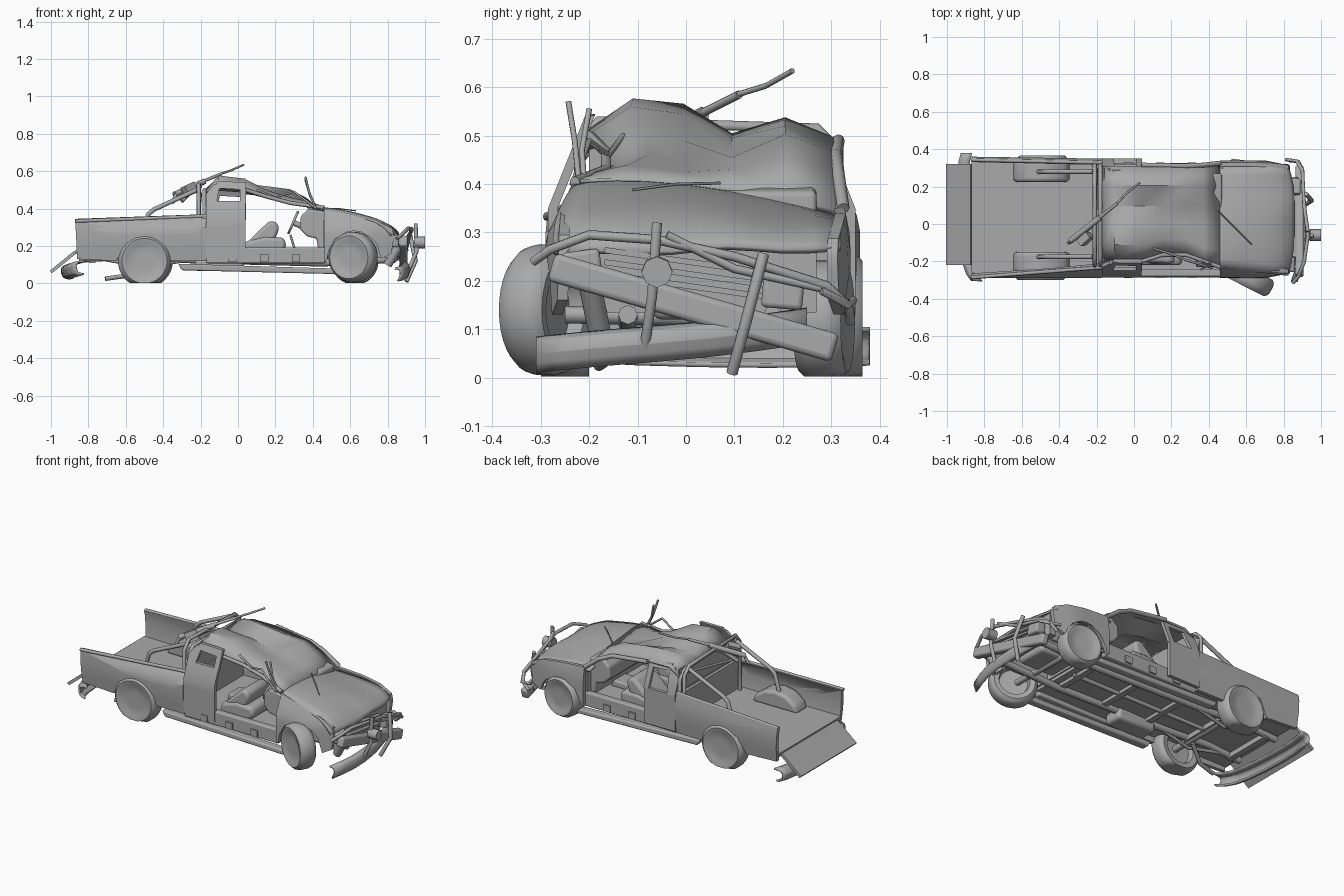
import bpy, bmesh, math
from mathutils import Vector, Matrix

if "Cube" in bpy.data.objects:
    bpy.data.objects.remove(bpy.data.objects["Cube"])

paint = bpy.data.materials.new("dull_grey")
paint.diffuse_color = (0.4, 0.4, 0.4, 1)
paint.use_nodes = True
paint.node_tree.nodes["Principled BSDF"].inputs["Base Color"].default_value = paint.diffuse_color


def finish(name, bm, smooth=True, bevel=0):
    bmesh.ops.recalc_face_normals(bm, faces=bm.faces)
    me = bpy.data.meshes.new(name)
    bm.to_mesh(me)
    bm.free()
    ob = bpy.data.objects.new(name, me)
    bpy.context.collection.objects.link(ob)
    me.materials.append(paint)
    if bevel:
        m = ob.modifiers.new("bevel", "BEVEL")
        m.width, m.segments = bevel, 3
    if smooth:
        bpy.ops.object.select_all(action='DESELECT')
        ob.select_set(True)
        bpy.context.view_layer.objects.active = ob
        bpy.ops.object.shade_smooth_by_angle(angle=math.radians(35))
    return ob


def box(name, centre, size, rot=(0, 0, 0), bevel=0):
    bm = bmesh.new()
    bmesh.ops.create_cube(bm, size=1)
    r = Matrix.LocRotScale(Vector(centre), None, None)
    for ax, a in zip("XYZ", rot):
        r = r @ Matrix.Rotation(math.radians(a), 4, ax)
    bmesh.ops.transform(bm, matrix=r @ Matrix.Diagonal((*size, 1)), verts=bm.verts)
    return finish(name, bm, bool(bevel), bevel)


def panel(name, profile, y0, y1, lean=None, bevel=0):
    """Extrude an XZ outline across y; lean shifts y after slicing by height."""
    bm = bmesh.new()
    rings = [[bm.verts.new((x, y, z)) for x, z in profile] for y in (y0, y1)]
    n = len(profile)
    for r in rings:
        bm.faces.new(r)
    for i in range(n):
        j = (i + 1) % n
        bm.faces.new((rings[0][i], rings[0][j], rings[1][j], rings[1][i]))
    if lean:
        bmesh.ops.triangulate(bm, faces=[f for f in bm.faces if len(f.verts) > 4])
        for z in (.18, .22, .26, .3, .35):
            bmesh.ops.bisect_plane(bm, geom=bm.verts[:] + bm.edges[:] + bm.faces[:],
                                   plane_co=(0, 0, z), plane_no=(0, 0, 1))
        for v in bm.verts:
            v.co.y += lean(v.co.x, v.co.z)
    return finish(name, bm, True, bevel)


def skin(name, rows, thick=0.012, levels=1):
    """Sheet through rows of points, optionally rounded."""
    bm = bmesh.new()
    vs = [[bm.verts.new(p) for p in r] for r in rows]
    for a, b in zip(vs, vs[1:]):
        for i in range(len(a) - 1):
            bm.faces.new((a[i], a[i + 1], b[i + 1], b[i]))
    ob = finish(name, bm)
    if ob.data.polygons[0].normal.z < 0:
        ob.data.flip_normals()
    if levels:
        u = ob.modifiers.new("round", "SUBSURF")
        u.levels = u.render_levels = levels
        u.boundary_smooth = 'PRESERVE_CORNERS'
    s = ob.modifiers.new("thickness", "SOLIDIFY")
    s.thickness, s.offset = thick, -1
    return ob


def tube(name, pts, r=0.009):
    cu = bpy.data.curves.new(name, "CURVE")
    cu.dimensions = "3D"
    cu.bevel_depth, cu.bevel_resolution, cu.use_fill_caps = r, 2, True
    sp = cu.splines.new("POLY")
    sp.points.add(len(pts) - 1)
    for q, p in zip(sp.points, pts):
        q.co = (*p, 1)
    cu.materials.append(paint)
    ob = bpy.data.objects.new(name, cu)
    bpy.context.collection.objects.link(ob)
    bpy.ops.object.select_all(action='DESELECT')
    ob.select_set(True)
    bpy.context.view_layer.objects.active = ob
    bpy.ops.object.convert(target='MESH')
    bpy.ops.object.shade_smooth_by_angle(angle=math.radians(50))


def wheel(name, x, y, z, r, side, turn=0, width=0.1):
    """Lathed tyre with a shallow outer disc and dished inside, flattened on the ground."""
    w = width / 2
    prof = [(0, w * .8), (.35, w * .8), (.6, w * .82), (.68, w * .92), (.85, w),
            (.96, w * .7), (1, w * .35), (1, -w * .4), (.96, -w * .75), (.85, -w), (.64, -w * .9),
            (.58, -w * .3), (0, -w * .2)]
    bm = bmesh.new()
    vs = [bm.verts.new((a * r, b * side, 0)) for a, b in prof]
    es = [bm.edges.new(p) for p in zip(vs, vs[1:])]
    bmesh.ops.spin(bm, geom=vs + es, cent=(0, 0, 0), axis=(0, 1, 0), angle=2 * math.pi, steps=32)
    bmesh.ops.remove_doubles(bm, verts=bm.verts, dist=1e-4)
    bmesh.ops.transform(bm, matrix=Matrix.Translation((x, y, z)) @ Matrix.Rotation(math.radians(turn), 4, 'Z'),
                        verts=bm.verts)
    for v in bm.verts:
        v.co.z = max(v.co.z, 0.002)
    finish(name, bm)


def arch(cx, cz, r, a0=180, a1=0, n=12):
    return [(cx + r * math.cos(math.radians(a0 + (a1 - a0) * i / n)),
             cz + r * math.sin(math.radians(a0 + (a1 - a0) * i / n))) for i in range(n + 1)]


# Wheels
wheel("rear_wheel_near", -.5, -.25, .12, .142, -1)
wheel("rear_wheel_far", -.49, .315, .12, .142, 1)
wheel("front_wheel_near", .615, -.29, .14, .135, -1, -27, .1)
wheel("front_wheel_far", .625, .285, .118, .125, 1, -8)

# Cargo bed; the near wall is pushed in towards the cab
bed = [(-.87, .335), (-.86, .13), (-.65, .12)] + arch(-.5, .12, .135)[1:-1] + [(-.35, .12), (-.17, .12), (-.17, .36)]
panel("bed_side_near", bed, -.29, -.268,
      lambda x, z: max(0, .22 - z) * .12 + max(0, z - .3) * max(0, .1 + (x + .87) * 1.25))
panel("bed_side_far", bed, .36, .338, lambda x, z: -max(0, .22 - z) * .12 - max(0, z - .3) * .2 - (x + .87) * .015)
box("bed_floor", (-.52, .035, .168), (.7, .61, .02))
box("bed_front_wall", (-.18, .035, .255), (.02, .56, .2))
for nm, y in (("near", -.205), ("far", .28)):
    panel("wheel_housing_" + nm, [(-.65, .17), (-.63, .22), (-.57, .26), (-.5, .275), (-.42, .26), (-.36, .22),
                                  (-.34, .17)], y - .055, y + .055, None, .018)
tube("bed_rail_near", [(-.87, -.286, .333), (-.17, -.232, .36)], .01)
tube("bed_rail_far", [(-.87, .343, .335), (-.17, .328, .36)], .01)
box("tailgate", (-.935, .05, .114), (.168, .54, .018), (0, -39, 0))

# Rear bumper, bent down
skin("rear_bumper", [[(x + dx, y, z + dz) for dx, dz in ((.035, .045), (-.015, .045), (-.03, .02), (-.02, -.03),
                                                         (.02, -.035))]
                     for x, y, z in ((-.845, -.305, .08), (-.9, -.24, .065), (-.92, .03, .055),
                                     (-.925, .3, .055), (-.9, .38, .06))], .01)
tube("tow_bar", [(-.71, -.18, .025), (-.6, -.16, .04), (-.5, -.1, .1)], .012)

# Cab: roof and windscreen share one dented sheet
ys = (-.21, -.12, 0, .1, .21, .315)
roof = [(-.17, 0, (.47, .5, .51, .49, .5, .45)), (-.105, .01, (.515, .577, .566, .505, .538, .495)),
        (.035, .005, (.5, .56, .545, .495, .533, .495)), (.15, .04, (.465, .5, .49, .465, .52, .485)),
        (.28, .04, (.43, .46, .44, .455, .503, .465)), (.37, .0, (.42, .44, .425, .43, .455, .42)),
        (.46, -.02, (.41, .412, .4, .39, .37, .345))]
skin("roof_and_windscreen", [[(x, y + (d if y < -.1 else -.005), z) for y, z in zip(ys, zs)] for x, d, zs in roof],
     .01, 0)
leans = lambda s: lambda x, z: s * max(0, z - .35) * .4
for nm, y, s, top, sl in (("near", -.285, 1, .53, .44), ("far", .35, -1, .49, .35)):
    t = s * .02
    panel("cab_corner_" + nm, [(-.17, .13), (.04, .13), (.04, sl), (-.17, sl)], y, y + t, leans(s))
    panel("rear_pillar_" + nm, [(-.17, sl - .01), (-.115, sl - .01), (-.095, top), (-.13, top), (-.17, top - .05)],
          y, y + t, leans(s))
    panel("door_pillar_" + nm, [(.01, sl - .01), (.042, sl - .01), (.042, top), (.01, top)], y, y + t, leans(s))
    panel("roof_rail_" + nm, [(-.13, top - .02), (.042, top - .03), (.042, top + .012), (-.11, top + .015)],
          y, y + t, leans(s))
    # Sill, running board and brackets
    b = y if s > 0 else .325
    box("sill_" + nm, (.15, b + s * .025, .15), (.64, .04, .085), bevel=.008)
    panel("running_board_" + nm, [(-.32, .105), (.5, .08), (.52, .05), (-.3, .07)], b, b + s * .05, None, .008)
    for i in range(3):
        box(f"sill_bracket_{nm}_{i}", (-.03 + i * .17, b + s * .006, .135), (.045, .02, .04))
box("cab_back_wall", (-.165, .03, .25), (.014, .57, .22))
box("cab_back_window", (-.163, .05, .42), (.008, .5, .14))
box("cab_floor", (.15, .03, .14), (.66, .56, .02))
box("floor_tunnel", (.2, .03, .165), (.5, .12, .04), bevel=.01)
tube("front_pillar_near", [(.04, -.2, .5), (.15, -.165, .465), (.28, -.165, .43), (.46, -.23, .405)], .011)
tube("front_pillar_far", [(.04, .315, .49), (.28, .31, .46), (.37, .315, .42), (.46, .325, .35)], .013)
tube("bent_door_frame", [(.1, -.13, .5), (.2, -.16, .46), (.3, -.2, .49), (.42, -.235, .4)], .006)
for i, p in enumerate((((.36, -.243, .57), (.38, -.23, .49), (.42, -.22, .39)),
                       ((.36, -.2, .555), (.385, -.215, .47), (.42, -.21, .4)))):
    tube(f"torn_strip_{i}", p, .006)

# Seats, dashboard and steering wheel
for nm, y in (("near", -.11), ("far", .17)):
    panel("seat_cushion_" + nm, [(.02, .16), (.23, .16), (.26, .2), (.245, .245), (.14, .25), (.04, .225)],
          y - .11, y + .11, None, .02)
    panel("seat_back_" + nm, [(.04, .21), (.11, .28), (.17, .335), (.21, .325), (.22, .29), (.2, .24), (.12, .2)],
          y - .1, y + .1, None, .018)
panel("dashboard", [(.33, .29), (.335, .36), (.38, .4), (.47, .385), (.47, .16), (.43, .17), (.42, .24), (.37, .25)],
      -.23, .27, None, .012)
c, u, v = Vector((.295, -.1, .325)), Vector((0, 1, 0)), Vector((.4, 0, .92))
tube("steering_wheel", [c + .06 * (u * math.cos(a * math.pi / 8) + v * math.sin(a * math.pi / 8)) for a in range(17)], .007)
tube("steering_column", [(.295, -.1, .325), (.4, -.1, .28)], .015)
tube("gear_lever", [(.31, .03, .16), (.28, .03, .26)], .006)

# Crumpled bonnet and fenders, lower on the far side
hood = [(.43, -.225, (.405, .412, .405, .39, .365, .335)), (.52, -.24, (.39, .405, .4, .385, .36, .335)),
        (.62, -.255, (.365, .385, .38, .37, .345, .33)), (.75, -.268, (.335, .352, .345, .345, .315, .32)),
        (.83, -.275, (.3, .312, .295, .315, .29, .3)), (.86, -.275, (.26, .265, .255, .28, .26, .27))]
hy = (-.15, -.03, .08, .2, .32)
skin("bonnet", [[(x - (.035 if abs(y - .03) > .25 and x > .8 else 0), y, z) for y, z in zip((y0,) + hy, zs)]
                for x, y0, zs in hood])
for nm, y, s, d, az in (("near", -.29, 1, 0, .14), ("far", .34, -1, .025, .108)):
    panel("fender_" + nm, [(.46, .11), (.475, .12)] + arch(.62, az, .14)[1:-1] +
          [(.765, .13), (.82, .16), (.835, .25), (.825, .295 - d * .3), (.74, .335 - d * .5), (.62, .365 - d),
           (.46, .4 - d * 2)], y, y + s * .022,
          lambda x, z, s=s: s * (max(0, x - .7) * .2 + max(0, z - .29) * (.5 if s > 0 else .2)))
    box("inner_arch_" + nm, (.62, y + s * .12, .22), (.3, .015, .17))
tube("bonnet_crease", [(.45, .07, .402), (.54, -.02, .4), (.63, -.11, .388)], .003)
box("firewall", (.465, .03, .25), (.02, .56, .18))
box("radiator", (.8, .03, .2), (.04, .48, .13))
box("engine", (.64, .03, .21), (.24, .2, .18), bevel=.02)

# Grille, lamps and slanted bumper
box("lamp_near", (.835, -.215, .23), (.05, .08, .065), (8, 0, 0), .01)
box("lamp_far", (.86, .2, .175), (.06, .085, .065), (-5, 0, 0), .01)
for i in range(3):
    box(f"grille_bar_{i}", (.845, 0, .19 + i * .025), (.025, .34, .012), (-8, 0, 0))
box("front_bumper", (.885, .015, .145), (.045, .61, .06), (-16, 0, 0), .012)
skin("front_valance", [[(x, y, z + d) for x, d in ((X - .02, .045), (X + .01, .04), (X + .02, .01), (X, -.03))]
                       for X, y, z in ((.86, -.31, .04), (.91, -.17, .055), (.91, .05, .07), (.86, .25, .1))], .01)

# Bull bar
tube("bull_bar_top", [(.85, -.315, .24), (.88, -.28, .265), (.91, -.2, .295), (.93, -.06, .285), (.91, .1, .25),
                      (.9, .29, .19), (.87, .335, .15), (.83, .34, .115)], .01)
tube("bull_bar_upper_far", [(.93, -.04, .295), (.91, .1, .225), (.9, .28, .185)], .009)
tube("bull_bar_side_far", [(.81, .345, .16), (.88, .335, .15), (.905, .28, .18)], .009)
tube("bull_bar_post_near", [(.91, -.085, .065), (.955, -.07, .17), (.95, -.06, .32)], .011)
tube("bull_bar_post_far", [(.9, .095, .01), (.95, .125, .12), (.92, .16, .255)], .012)
tube("spot_lamp", [(.94, -.06, .22), (1.0, -.06, .218)], .032)
tube("bumper_bracket", [(.8, -.18, .1), (.86, -.2, .2)], .025)

# Roll cage in the bed
for x, z in ((-.18, .5), (-.21, .53)):
    tube("roll_hoop", [(x, -.225, .18), (x, -.22, z - .05), (x, -.18, z), (x, .27, z - .015), (x, .315, z - .06),
                       (x, .32, .18)], .011)
for nm, y in (("near", -.175), ("far", .28)):
    tube("roll_brace_" + nm, [(-.53, y, .2), (-.48, y, .37), (-.45, y, .395), (-.22, y, .5)], .012)
tube("roof_cross_bar", [(-.21, -.2, .38), (-.2, .3, .48)], .008)

# Mounted gun
tube("gun_mount", [(-.3, -.07, .44), (-.24, -.02, .5), (-.2, .02, .52)], .012)
tube("gun_body", [(-.34, -.09, .475), (-.18, .035, .545)], .016)
tube("gun_sleeve", [(-.19, .03, .545), (-.09, .11, .585)], .009)
tube("gun_barrel", [(-.1, .1, .583), (-.04, .165, .603), (.03, .22, .634)], .006)
tube("gun_grip", [(-.33, -.09, .48), (-.35, -.1, .43)], .01)
box("ammunition_box", (-.26, -.08, .5), (.07, .04, .06), (0, -25, 40))

# Chassis
for y in (-.12, .18):
    tube("frame_rail", [(-.85, y, .13), (-.62, y, .145), (-.35, y, .13), (.45, y, .11), (.83, y, .13)], .02)
    tube("leaf_spring", [(-.72, y, .13), (-.5, y - .02, .09), (-.3, y, .12)], .01)
for i in range(5):
    box(f"cross_member_{i}", (-.78 + i * .3, .03, .125), (.035, .32, .03))
tube("rear_axle", [(-.49, -.24, .12), (-.49, .31, .12)], .02)
tube("front_axle", [(.62, -.25, .13), (.62, .27, .12)], .018)
tube("drive_shaft", [(-.49, .03, .12), (.45, .03, .12)], .012)
box("fuel_tank", (-.1, -.15, .1), (.26, .12, .07), bevel=.02)
